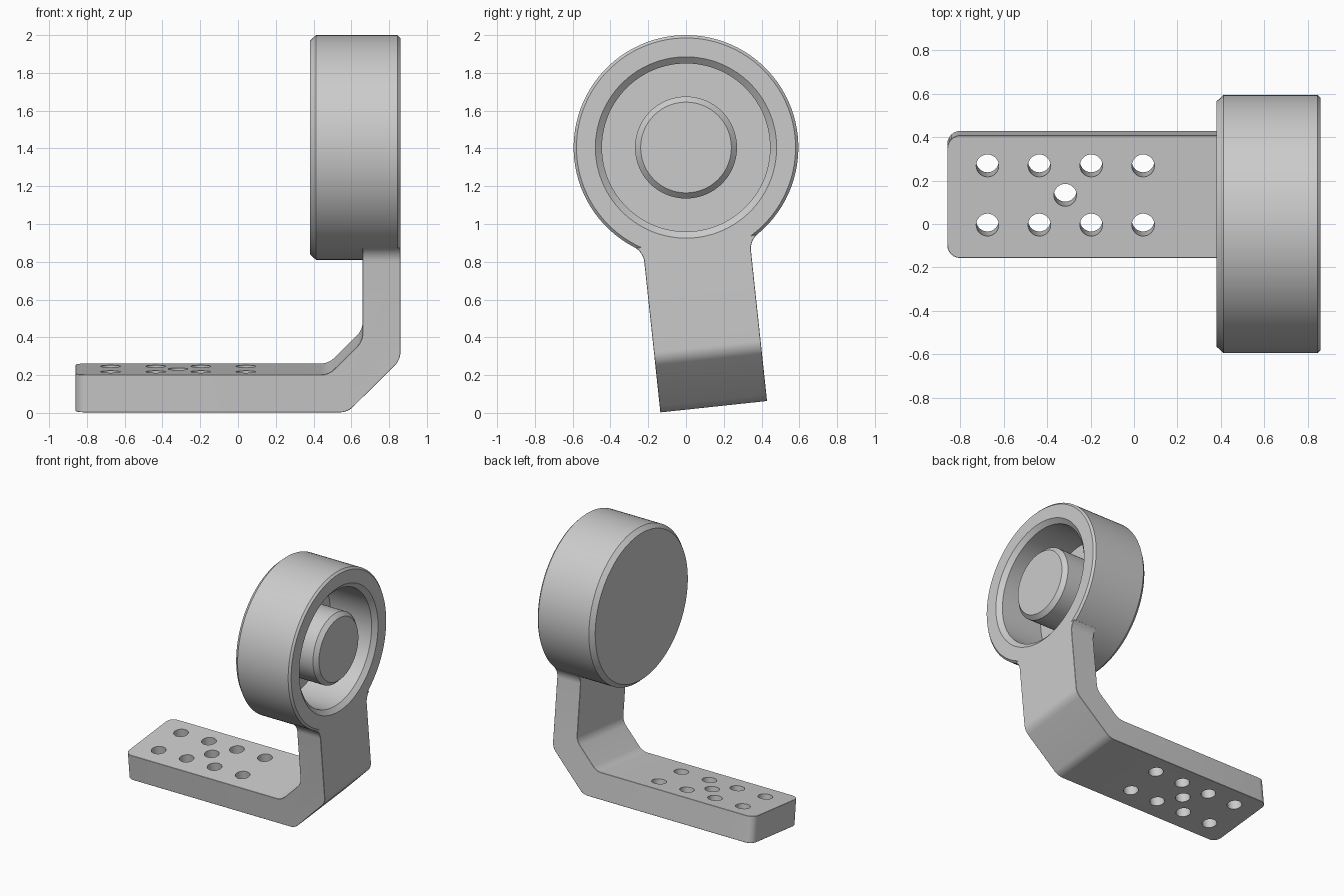
import bpy, bmesh, math
from mathutils import Vector, Matrix

if "Cube" in bpy.data.objects:
    bpy.data.objects.remove(bpy.data.objects["Cube"])

TILT = math.radians(6.1)
AXIS = Vector((0, 0, 1.405))          # centre of the round housing
R = 0.595                             # housing radius
HALF = 0.284                          # half width of the arm
BOTTOM, TOP = -1.38, -1.18            # base plate, relative to the axis
END, IN, OUT = -0.86, 0.66, 0.86      # x of plate end, column inside, outside

grey = bpy.data.materials.new("light_grey")
grey.use_nodes = True
grey.diffuse_color = (0.6, 0.6, 0.6, 1)
grey.node_tree.nodes["Principled BSDF"].inputs["Base Color"].default_value = (0.6, 0.6, 0.6, 1)


def add_object(name, bm):
    bmesh.ops.recalc_face_normals(bm, faces=bm.faces)
    mesh = bpy.data.meshes.new(name)
    bm.to_mesh(mesh)
    bm.free()
    mesh.materials.append(grey)
    obj = bpy.data.objects.new(name, mesh)
    bpy.context.collection.objects.link(obj)
    return obj


def prism(name, points, depth):
    """Extrude a closed outline of 3D points along a vector."""
    bm = bmesh.new()
    face = bm.faces.new([bm.verts.new(p) for p in points])
    extruded = bmesh.ops.extrude_face_region(bm, geom=[face])["geom"]
    verts = [v for v in extruded if isinstance(v, bmesh.types.BMVert)]
    bmesh.ops.translate(bm, verts=verts, vec=depth)
    return add_object(name, bm)


def lathe(name, profile, steps=96):
    """Turn (radius, x) points about the x axis."""
    bm = bmesh.new()
    verts = [bm.verts.new((x, 0, r)) for r, x in profile]
    edges = [bm.edges.new(pair) for pair in zip(verts, verts[1:])]
    bmesh.ops.spin(bm, geom=verts + edges, cent=(0, 0, 0), axis=(1, 0, 0),
                   angle=math.tau, steps=steps)
    bmesh.ops.remove_doubles(bm, verts=bm.verts, dist=0.0001)
    return add_object(name, bm)


def rounded(prev, corner, nxt, radius, steps=6):
    """Points of a fillet arc at a corner."""
    p, c, n = Vector(prev), Vector(corner), Vector(nxt)
    a, b = (p - c).normalized(), (n - c).normalized()
    half = a.angle(b) / 2
    centre = c + (a + b).normalized() * radius / math.sin(half)
    start = c + a * radius / math.tan(half) - centre
    end = c + b * radius / math.tan(half) - centre
    return [centre + start.lerp(end, i / steps).normalized() * radius
            for i in range(steps + 1)]


def bake(obj):
    """Apply the modifiers of an object."""
    deps = bpy.context.evaluated_depsgraph_get()
    mesh = bpy.data.meshes.new_from_object(obj.evaluated_get(deps))
    obj.modifiers.clear()
    obj.data = mesh


def boolean(obj, cutter, operation):
    mod = obj.modifiers.new("cut", "BOOLEAN")
    mod.operation, mod.object, mod.solver = operation, cutter, "EXACT"
    bake(obj)
    bpy.data.objects.remove(cutter)


def place(obj):
    """Move a finished part to the tilted axis and shade it."""
    obj.location = AXIS
    obj.rotation_euler.x = TILT
    bpy.ops.object.select_all(action="DESELECT")
    obj.select_set(True)
    bpy.context.view_layer.objects.active = obj
    bpy.ops.object.shade_smooth_by_angle(angle=math.radians(25))


# Bracket side profile: base plate, slanted bend and column
neck = -0.5
outline = [(END, BOTTOM), (0.58, BOTTOM), (OUT, BOTTOM + 0.28), (OUT, neck),
           (IN, neck), (IN, TOP + 0.18), (IN - 0.18, TOP), (END, TOP)]
side = []
for i, point in enumerate(outline):
    if i in (1, 2, 5, 6):
        side += rounded(outline[i - 1], point, outline[i + 1], 0.1)
    else:
        side.append(Vector(point))
bracket = prism("bracket", [(p.x, -0.5, p.y) for p in side], (0, 1, 0))

# Front outline: straight sides that flare into the housing
fr = 0.1
cu = HALF + fr
cw = -math.sqrt((R + fr) ** 2 - cu ** 2)
sweep = math.atan2(-cw, cu)
flare = [(cu - fr * math.cos(sweep * k / 8), cw + fr * math.sin(sweep * k / 8))
         for k in range(9)]
half_outline = [(HALF, -1.6)] + flare + [(flare[-1][0], -0.3)]
front = half_outline + [(-u, w) for u, w in reversed(half_outline)]
boolean(bracket, prism("front_cutter", [(-2, u, w) for u, w in front], (4, 0, 0)), "INTERSECT")

# Rounded corners at the free end of the plate
bm = bmesh.new()
bm.from_mesh(bracket.data)
bmesh.ops.dissolve_limit(bm, angle_limit=0.01, verts=bm.verts, edges=bm.edges)
corners = [e for e in bm.edges
           if all(v.co.x < END + 0.01 for v in e.verts)
           and abs(e.verts[0].co.y - e.verts[1].co.y) < 0.01]
bmesh.ops.bevel(bm, geom=corners, offset=0.06, segments=6, profile=0.5, affect="EDGES")
bm.to_mesh(bracket.data)
bm.free()

# Small chamfer along the outer edges
chamfer = bracket.modifiers.new("chamfer", "BEVEL")
chamfer.width, chamfer.segments = 0.02, 1
chamfer.limit_method, chamfer.angle_limit = "ANGLE", math.radians(50)
bake(bracket)

# Screw holes through the plate
bm = bmesh.new()
spots = [(-0.675 + 0.239 * i, u) for i in range(4) for u in (-0.13, 0.144)]
for x, u in spots + [(-0.317, 0.008)]:
    bmesh.ops.create_cone(bm, cap_ends=True, segments=32, radius1=0.052, radius2=0.052,
                          depth=0.6, matrix=Matrix.Translation((x, u, (BOTTOM + TOP) / 2)))
boolean(bracket, add_object("hole_cutter", bm), "DIFFERENCE")

# Round housing, open on the +x side, joined to the bracket
housing = lathe("housing", [(0, 0.38), (R - 0.03, 0.38), (R, 0.413), (R, 0.845),
                            (R - 0.015, OUT), (0.48, OUT), (0.445, 0.83),
                            (0.445, 0.48), (0, 0.48)])
boolean(bracket, housing, "UNION")
bracket.name = "bracket_and_housing"
place(bracket)

# Hub inside the housing
place(lathe("hub", [(0, 0.47), (0.27, 0.47), (0.27, 0.83), (0.24, OUT), (0, OUT)]))
